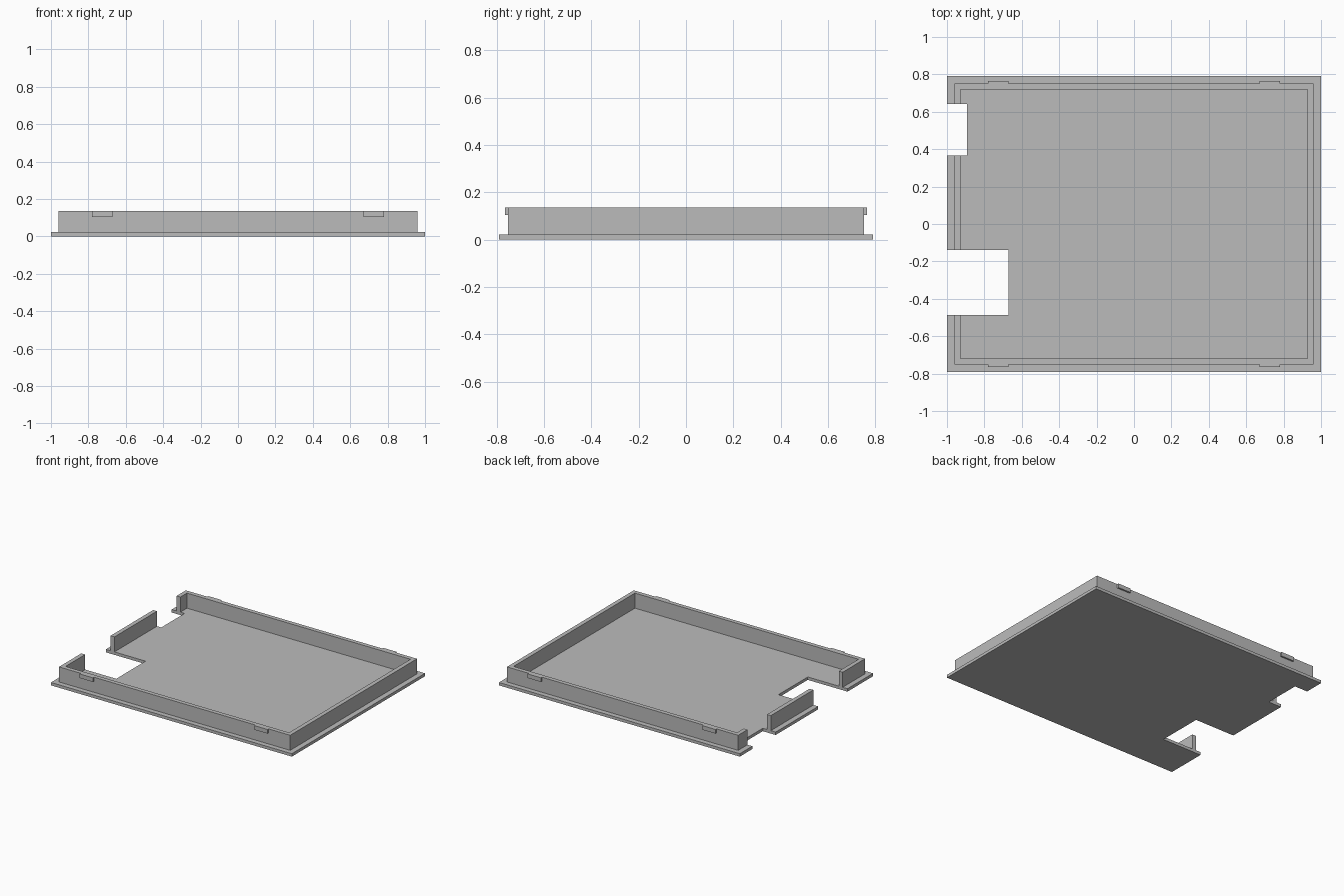
import bpy
import bmesh

default = bpy.data.objects.get("Cube")
if default:
    bpy.data.objects.remove(default, do_unlink=True)

grey = bpy.data.materials.new("plain grey")
grey.use_nodes = True
grey.diffuse_color = (0.5, 0.5, 0.5, 1)
grey.node_tree.nodes["Principled BSDF"].inputs["Base Color"].default_value = grey.diffuse_color


def prism(name, outline, z0, z1):
    """Extrude a flat outline from z0 up to z1."""
    bm = bmesh.new()
    base = bm.faces.new([bm.verts.new((x, y, z0)) for x, y in outline])
    top = bmesh.ops.extrude_face_region(bm, geom=[base], use_keep_orig=True)["geom"]
    for v in top:
        if isinstance(v, bmesh.types.BMVert):
            v.co.z = z1
    bmesh.ops.recalc_face_normals(bm, faces=bm.faces[:])
    mesh = bpy.data.meshes.new(name)
    bm.to_mesh(mesh)
    bm.free()
    mesh.materials.append(grey)
    obj = bpy.data.objects.new(name, mesh)
    bpy.context.collection.objects.link(obj)
    return obj


def rect(x0, x1, y0, y1):
    return [(x0, y0), (x1, y0), (x1, y1), (x0, y1)]


FLOOR, TOP = 0.022, 0.135
X, Y = 1.0, 0.79            # floor half size
OX, OY = 0.96, 0.752        # wall outside
IX, IY = 0.928, 0.72        # wall inside
BIG = (-0.487, -0.14)       # large notch, y range
SMALL = (0.365, 0.642)      # small notch, y range
BIG_X, SMALL_X = -0.67, -0.893

# Floor plate with two notches in the right edge
prism("floor_plate", [
    (-X, -Y), (X, -Y), (X, Y), (-X, Y),
    (-X, SMALL[1]), (SMALL_X, SMALL[1]), (SMALL_X, SMALL[0]), (-X, SMALL[0]),
    (-X, BIG[1]), (BIG_X, BIG[1]), (BIG_X, BIG[0]), (-X, BIG[0])], 0, FLOOR)

# Rim wall running round from one notch to the other
prism("rim_wall", [
    (-OX, BIG[0]), (-OX, -OY), (OX, -OY), (OX, OY), (-OX, OY), (-OX, SMALL[1]),
    (-IX, SMALL[1]), (-IX, IY), (IX, IY), (IX, -IY), (-IX, -IY), (-IX, BIG[0])],
    FLOOR, TOP)

# Short wall left standing between the notches
prism("notch_wall", rect(-OX, -IX, BIG[1], SMALL[0]), FLOOR, TOP)

# Snap tabs on the front and back walls
for side, sy in (("front", -1), ("back", 1)):
    for hand, sx in (("right", -1), ("left", 1)):
        xs = sorted((sx * 0.67, sx * 0.78))
        ys = sorted((sy * OY, sy * 0.764))
        prism(f"{side}_{hand}_snap_tab", rect(*xs, *ys), 0.104, TOP)
